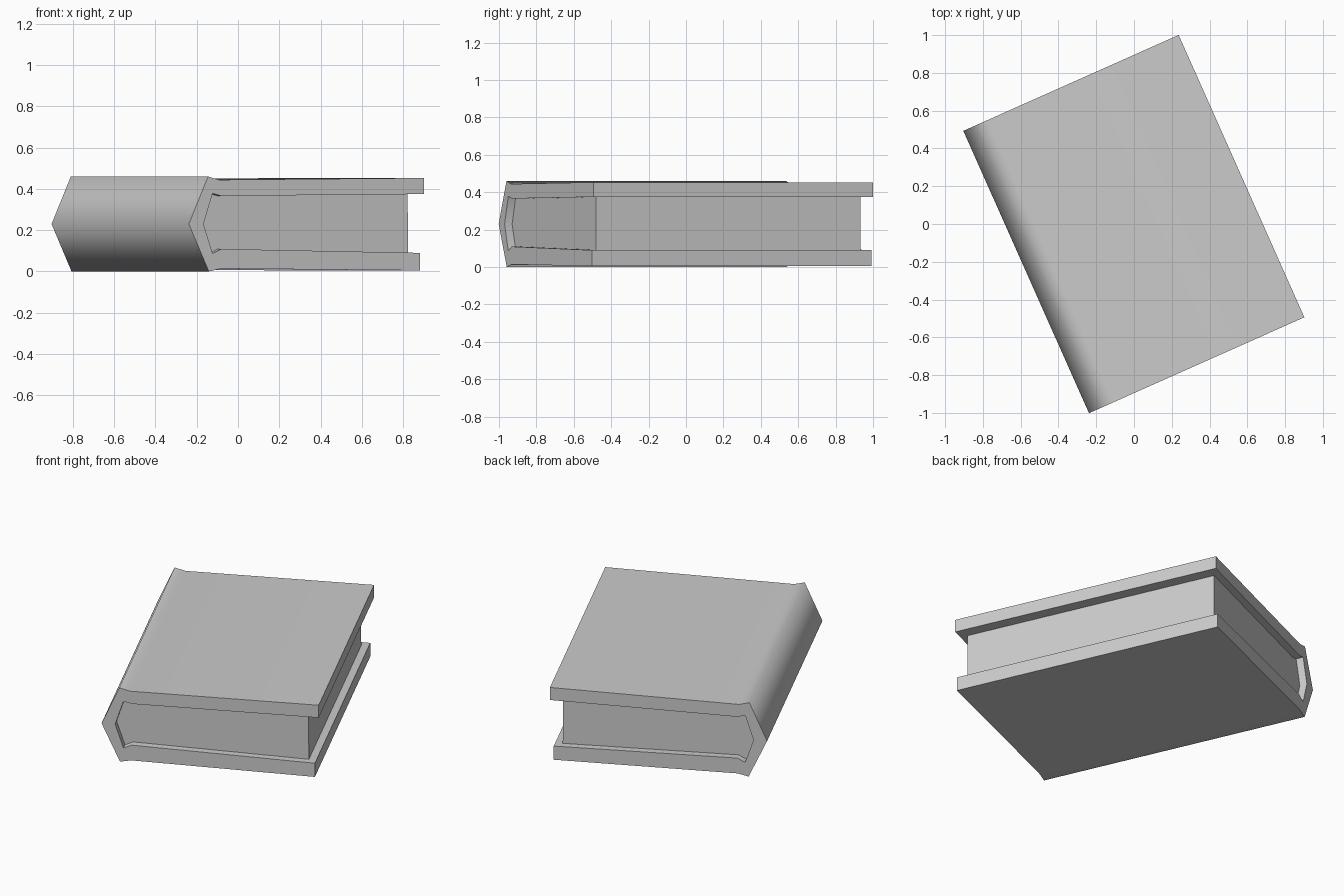
import bpy, bmesh
from math import radians

if "Cube" in bpy.data.objects:
    bpy.data.objects.remove(bpy.data.objects["Cube"])

ANGLE = radians(24)   # the book lies turned on the ground


def extrude_profile(name, points, half_length, faces):
    """Extrude a (width, height) outline along the spine direction."""
    bm = bmesh.new()
    front = [bm.verts.new((u, -half_length, z)) for u, z in points]
    back = [bm.verts.new((u, half_length, z)) for u, z in points]
    n = len(points)
    for i in range(n):
        j = (i + 1) % n
        bm.faces.new((front[i], front[j], back[j], back[i]))
    for f in faces:
        bm.faces.new([front[i] for i in f])
        bm.faces.new([back[i] for i in reversed(f)])
    bmesh.ops.recalc_face_normals(bm, faces=bm.faces)
    mesh = bpy.data.meshes.new(name)
    bm.to_mesh(mesh)
    bm.free()
    obj = bpy.data.objects.new(name, mesh)
    bpy.context.collection.objects.link(obj)
    obj.rotation_euler.z = ANGLE
    return obj


# Cover: top board, hinge groove, pointed spine, lower hinge, bottom board
outer = [(0.623, 0.453), (-0.463, 0.444), (-0.523, 0.46), (-0.625, 0.23),
         (-0.519, 0.0), (-0.455, 0.014), (0.601, 0.005)]
inner = [(0.623, 0.375), (-0.452, 0.366), (-0.499, 0.378), (-0.547, 0.23),
         (-0.499, 0.087), (-0.452, 0.109), (0.601, 0.09)]
n = len(outer)
strips = [(i, i + 1, 2 * n - 2 - i, 2 * n - 1 - i) for i in range(n - 1)]
cover = extrude_profile("book_cover", outer + inner[::-1], 0.818, strips)
bpy.context.view_layer.objects.active = cover
cover.select_set(True)
bpy.ops.object.shade_smooth_by_angle(angle=radians(85))

# Page block: follows the inside of the spine, set in from the cover edges
pages = [(0.555, 0.38), (-0.452, 0.371), (-0.499, 0.378), (-0.547, 0.23),
         (-0.499, 0.087), (-0.452, 0.104), (0.558, 0.085)]
extrude_profile("page_block", pages, 0.774, [tuple(range(7))])
